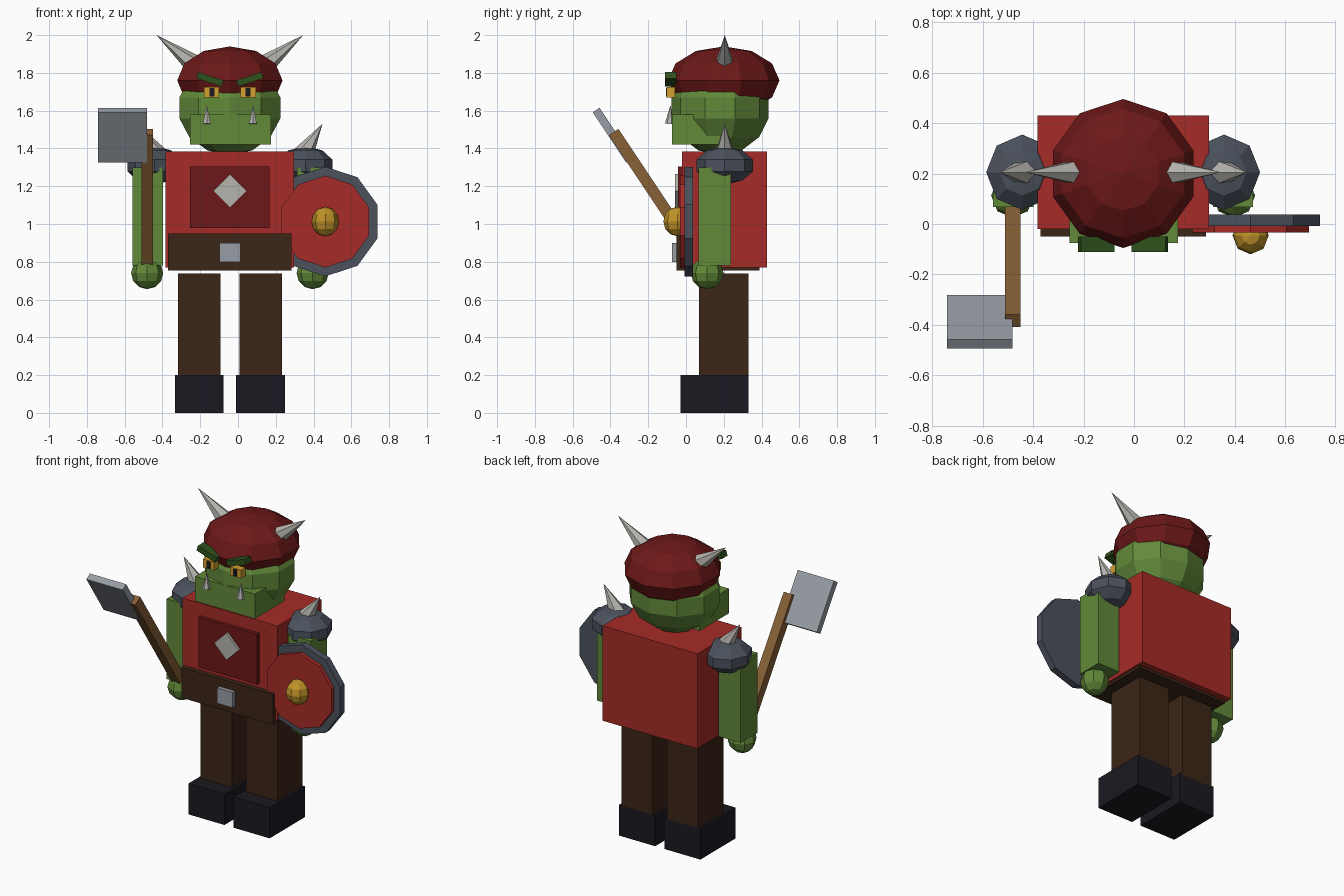
import bpy, bmesh, math
from mathutils import Matrix, Vector

if "Cube" in bpy.data.objects:
    bpy.data.objects.remove(bpy.data.objects["Cube"])

CX, CY = -0.043, 0.205   # body axis


def material(name, rgb):
    m = bpy.data.materials.new(name)
    m.diffuse_color = [(c / 255) ** 2.2 for c in rgb] + [1]
    m.use_nodes = True
    m.node_tree.nodes["Principled BSDF"].inputs["Base Color"].default_value = m.diffuse_color
    return m


GREEN = material("skin", (98, 136, 60))
DARKGREEN = material("brow", (50, 82, 34))
RED = material("tunic", (165, 47, 43))
MAROON = material("cap_cloth", (108, 30, 30))
BROWN = material("leather", (62, 42, 29))
WOOD = material("wood", (134, 96, 56))
BLACK = material("boot", (32, 31, 37))
IRON = material("iron", (76, 82, 93))
STEEL = material("steel", (150, 155, 163))
BONE = material("bone", (180, 178, 172))
GOLD = material("gold", (190, 145, 45))
YELLOW = material("eye_yellow", (210, 160, 50))


def finish(name, bm, mat, matrix):
    bm.transform(matrix)
    bmesh.ops.recalc_face_normals(bm, faces=bm.faces)
    me = bpy.data.meshes.new(name)
    bm.to_mesh(me)
    bm.free()
    ob = bpy.data.objects.new(name, me)
    me.materials.append(mat)
    bpy.context.collection.objects.link(ob)
    return ob


def box(name, c, size, mat, axis='X', deg=0):
    bm = bmesh.new()
    bmesh.ops.create_cube(bm, size=1)
    m = Matrix.Translation(c) @ Matrix.Rotation(math.radians(deg), 4, axis)
    return finish(name, bm, mat, m @ Matrix.Diagonal((*size, 1)))


def ball(name, c, r, segs, rings, mat):
    bm = bmesh.new()
    bmesh.ops.create_uvsphere(bm, u_segments=segs, v_segments=rings, radius=1)
    return finish(name, bm, mat, Matrix.Translation(c) @ Matrix.Diagonal((*r, 1)))


def cone(name, base, tip, r1, r2, segs, mat, turn=0):
    """Cone or disc running from base to tip."""
    base, d = Vector(base), Vector(tip) - Vector(base)
    bm = bmesh.new()
    bmesh.ops.create_cone(bm, cap_ends=True, segments=segs, radius1=r1, radius2=r2, depth=d.length)
    rot = d.to_track_quat('Z', 'Y').to_matrix().to_4x4()
    return finish(name, bm, mat, Matrix.Translation(base + d / 2) @ rot
                  @ Matrix.Rotation(math.radians(turn), 4, 'Z'))


# torso, belt and chest ornaments
box("torso", (CX, CY, 1.077), (0.68, 0.45, 0.615), RED)
box("belt", (CX, 0.17, 0.852), (0.655, 0.44, 0.197), BROWN)
box("belt_buckle", (CX, -0.05, 0.85), (0.11, 0.05, 0.1), STEEL)
box("chest_plate", (CX, -0.02, 1.142), (0.42, 0.045, 0.325), MAROON)
box("chest_diamond", (CX, -0.04, 1.175), (0.125, 0.035, 0.125), BONE, 'Y', 45)

# head, jaw and cap
ball("head", (CX, 0.18, 1.615), (0.288, 0.264, 0.25), 10, 7, GREEN)
box("jaw", (CX + 0.003, 0.075, 1.5), (0.43, 0.3, 0.16), GREEN)
ball("cap", (CX, 0.2, 1.76), (0.293, 0.295, 0.18), 10, 6, MAROON)

# mirrored parts
for s, side in ((-1, "right"), (1, "left")):
    def at(x, y, z):
        return (CX + s * x, y, z)

    # face
    box(side + "_brow", at(0.106, -0.08, 1.766), (0.14, 0.06, 0.035), DARKGREEN, 'Y', -18 * s)
    box(side + "_eye", at(0.097, -0.08, 1.697), (0.08, 0.045, 0.054), YELLOW)
    box(side + "_pupil", at(0.095, -0.09, 1.697), (0.026, 0.034, 0.044), BLACK)
    cone(side + "_tusk", at(0.122, -0.088, 1.53), at(0.122, -0.082, 1.63), 0.024, 0, 6, BONE)
    # horns and shoulder spikes
    cone(side + "_horn", at(0.17, CY, 1.83), at(0.388, CY, 2.0), 0.058, 0, 6, BONE)
    cone(side + "_shoulder_spike", at(0.39, CY, 1.37), at(0.49, CY, 1.53), 0.055, 0, 6, BONE)
    # shoulder, arm and hand
    ball(side + "_shoulder_guard", at(0.4, CY, 1.31), (0.15, 0.157, 0.1), 8, 5, IRON)
    box(side + "_arm", at(0.435, 0.152, 1.04), (0.16, 0.17, 0.52), GREEN)
    ball(side + "_hand", at(0.438, 0.112, 0.74), (0.085, 0.087, 0.085), 8, 6, GREEN)
    # leg and boot
    box(side + "_leg", at(0.163, 0.2, 0.464), (0.225, 0.26, 0.546), BROWN)
    box(side + "_boot", at(0.162, 0.15, 0.1), (0.258, 0.36, 0.2), BLACK)

# axe, leaning forward
box("axe_handle", (-0.481, -0.147, 1.133), (0.062, 0.06, 0.85), WOOD, 'X', 33.7)
box("axe_blade", (-0.611, -0.387, 1.47), (0.26, 0.043, 0.32), STEEL, 'X', 33.7)

# round shield
SX, SZ = 0.462, 1.013
cone("shield_rim", (SX, 0.037, SZ), (SX, -0.008, SZ), 0.29, 0.29, 10, IRON)
cone("shield_face", (SX, 0.01, SZ), (SX, -0.033, SZ), 0.243, 0.243, 10, RED)
ball("shield_boss", (SX, -0.045, SZ), (0.072, 0.075, 0.078), 8, 6, GOLD)
